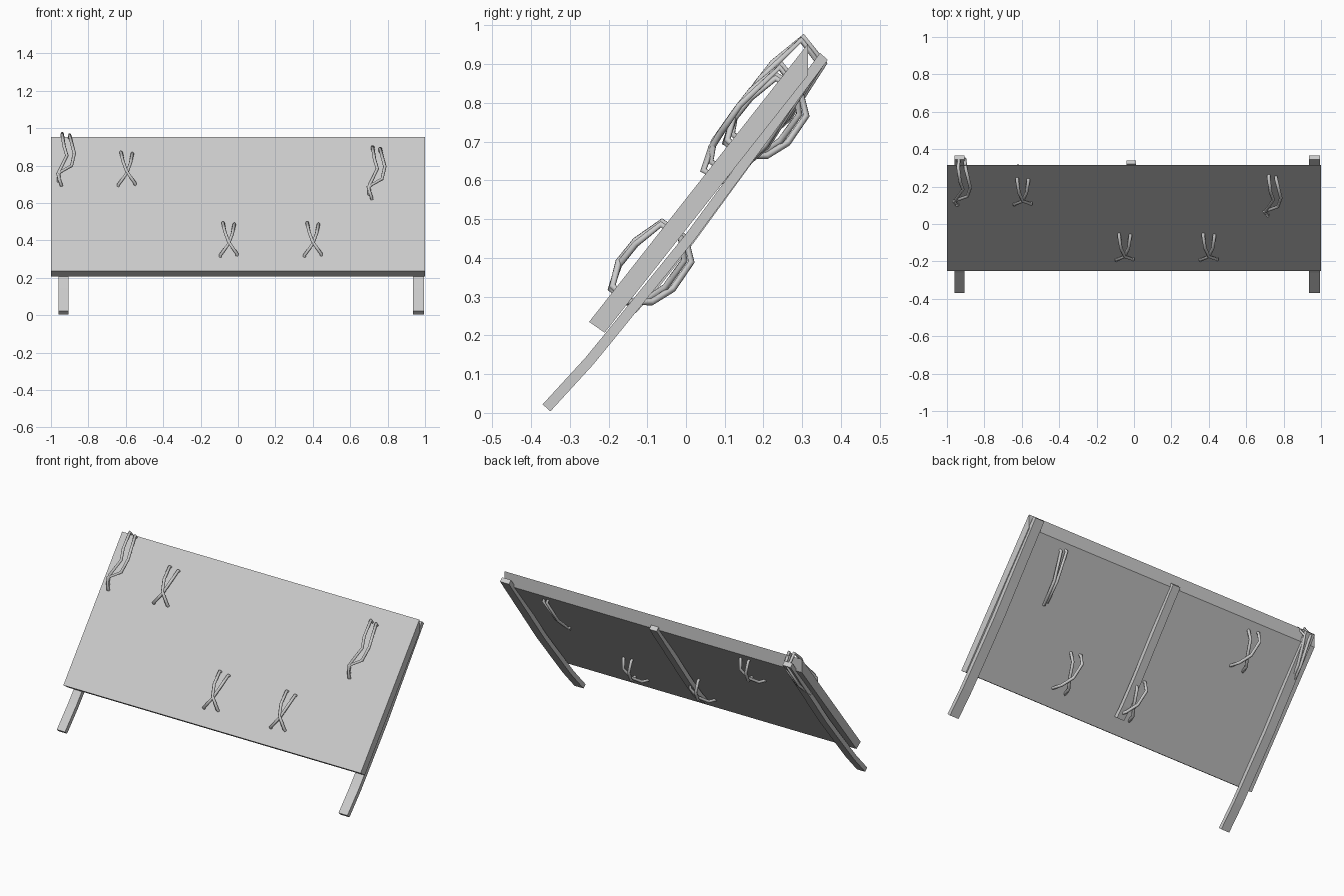
import bpy
import bmesh
from mathutils import Vector

cube = bpy.data.objects.get("Cube")
if cube:
    bpy.data.objects.remove(cube, do_unlink=True)

grey = bpy.data.materials.new("plain_grey")
grey.use_nodes = True
grey.diffuse_color = (0.6, 0.6, 0.6, 1)
grey.node_tree.nodes["Principled BSDF"].inputs["Base Color"].default_value = (0.6, 0.6, 0.6, 1)


def prism(name, profile, x0, x1):
    """Extrude a (y, z) outline along x."""
    bm = bmesh.new()
    face = bm.faces.new([bm.verts.new((x0, y, z)) for y, z in profile])
    new = bmesh.ops.extrude_face_region(bm, geom=[face])["geom"]
    moved = [v for v in new if isinstance(v, bmesh.types.BMVert)]
    bmesh.ops.translate(bm, verts=moved, vec=(x1 - x0, 0, 0))
    bmesh.ops.recalc_face_normals(bm, faces=bm.faces)
    mesh = bpy.data.meshes.new(name)
    bm.to_mesh(mesh)
    bm.free()
    mesh.materials.append(grey)
    obj = bpy.data.objects.new(name, mesh)
    bpy.context.collection.objects.link(obj)


def pole(name, top_edge, x0, x1):
    """Thin bent rafter following its upper edge."""
    under = [(y + 0.02, z - 0.018) for y, z in reversed(top_edge)]
    prism(name, top_edge + under, x0, x1)


# Panel frame: origin at the lower front edge, slope direction and outward normal
ORIGIN = Vector((0, -0.25, 0.235))
UP = Vector((0, 0.618, 0.786))
OUT = Vector((0, -0.786, 0.618))


def rope(name, loops, x, shift):
    """Closed rope loops given as (across, up slope, outward) points."""
    curve = bpy.data.curves.new(name, "CURVE")
    curve.dimensions = "3D"
    curve.bevel_depth = 0.009
    curve.bevel_resolution = 1
    for loop in loops:
        spline = curve.splines.new("POLY")
        spline.points.add(len(loop) - 1)
        spline.use_cyclic_u = True
        for point, (u, s, n) in zip(spline.points, loop):
            p = ORIGIN + UP * (s + shift) + OUT * n
            point.co = (x + u, p.y, p.z, 1)
    curve.materials.append(grey)
    obj = bpy.data.objects.new(name, curve)
    bpy.context.collection.objects.link(obj)
    bpy.ops.object.select_all(action="DESELECT")
    obj.select_set(True)
    bpy.context.view_layer.objects.active = obj
    bpy.ops.object.convert(target="MESH")


# Sloping roof panel with a plumb-cut top edge
prism("roof_panel", [(-0.25, 0.235), (-0.21, 0.207), (0.315, 0.872), (0.315, 0.953)], -1, 1)

# Rafters
long_edge = [(-0.37, 0.022), (-0.26, 0.142), (-0.21, 0.203), (0, 0.462), (0.13, 0.638), (0.346, 0.929)]
short_edge = [(-0.15, 0.275), (-0.1, 0.33), (0, 0.457), (0.13, 0.635), (0.32, 0.893)]
pole("left_rafter", long_edge, 0.935, 0.995)
pole("right_rafter", long_edge, -0.96, -0.905)
pole("middle_rafter", short_edge, -0.04, 0.01)

# Crossed lashings
cross = [(-0.03, 0.32, 0.012), (-0.02, 0.24, 0.035), (0, 0.17, 0.036), (0.045, 0.11, 0.01),
         (0.045, 0.105, -0.05), (0.03, 0.14, -0.095), (-0.005, 0.2, -0.117),
         (-0.025, 0.285, -0.112), (-0.03, 0.325, -0.06)]
mirrored = [(-u, s - 0.008, n * 0.85) for u, s, n in cross]
for name, x, shift in (("middle_lashing", -0.05, 0), ("left_lashing", 0.4, 0), ("right_lashing", -0.595, 0.48)):
    rope(name, [cross, mirrored], x, shift)

# Twisted side-by-side lashings
strand_a = [(-0.03, 0.83, 0.02), (-0.02, 0.73, 0.04), (-0.005, 0.665, 0.04), (-0.045, 0.565, 0.035),
            (-0.05, 0.52, 0.01), (-0.045, 0.52, -0.06), (-0.035, 0.64, -0.08), (-0.025, 0.81, -0.065)]
strand_b = [(0.01, 0.82, 0.02), (0.035, 0.68, 0.04), (0.02, 0.6, 0.035), (-0.055, 0.55, 0.03),
            (-0.035, 0.49, 0.01), (-0.035, 0.5, -0.055), (-0.02, 0.64, -0.075), (0.005, 0.8, -0.06)]
rope("upper_left_lashing", [strand_a, strand_b], 0.75, 0)
rope("upper_right_lashing", [strand_a, strand_b], -0.91, 0.09)
